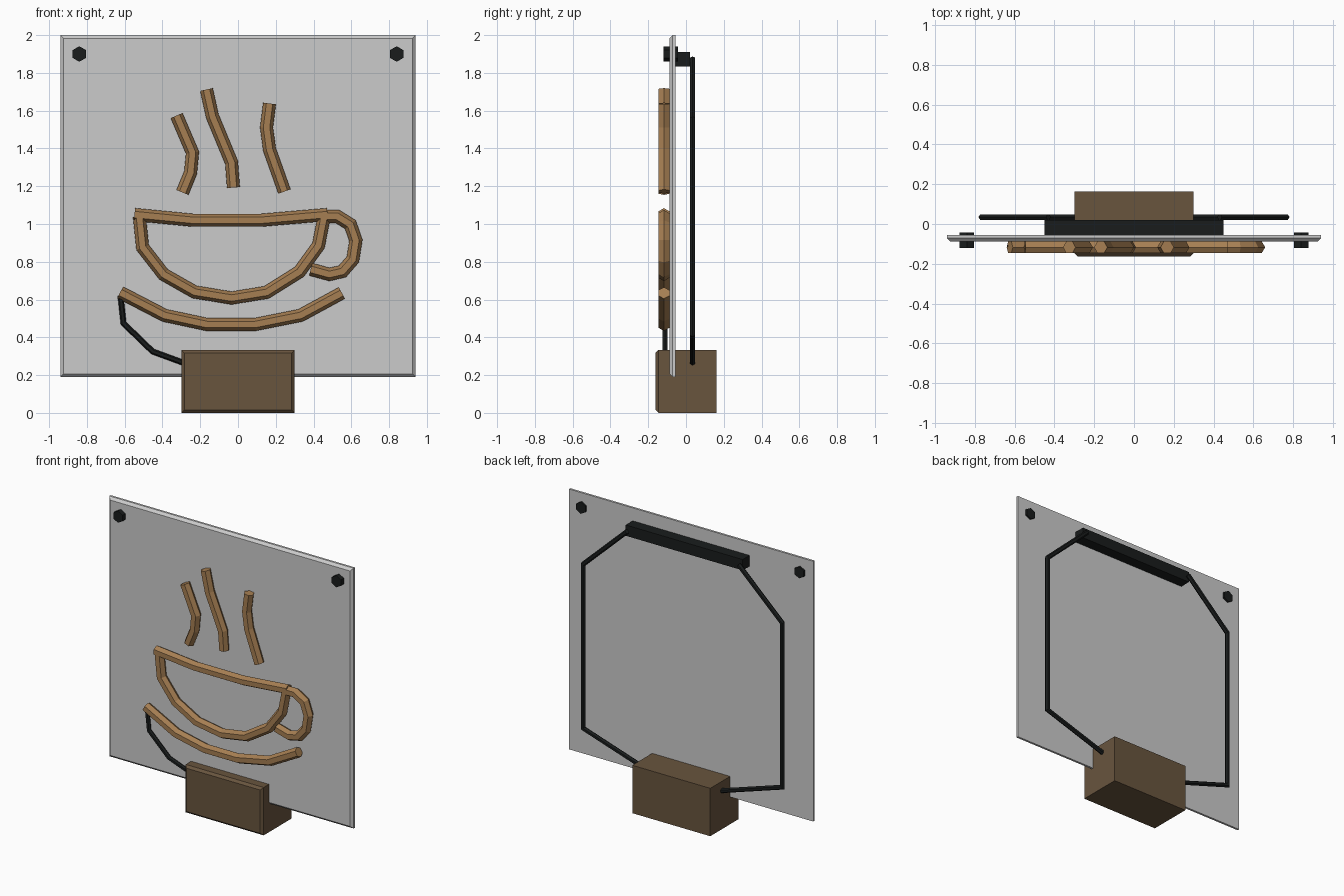
import bpy, bmesh, math
from mathutils import Vector

if "Cube" in bpy.data.objects:
    bpy.data.objects.remove(bpy.data.objects["Cube"])


def material(name, rgb):
    m = bpy.data.materials.new(name)
    m.diffuse_color = (*rgb, 1)
    m.use_nodes = True
    m.node_tree.nodes["Principled BSDF"].inputs["Base Color"].default_value = m.diffuse_color
    return m


WOOD = material("tan_tube", (0.38, 0.21, 0.085))
BROWN = material("brown_box", (0.14, 0.09, 0.048))
BLACK = material("black", (0.01, 0.012, 0.012))


def finish(bm, name, mat):
    bmesh.ops.recalc_face_normals(bm, faces=bm.faces[:])
    me = bpy.data.meshes.new(name)
    bm.to_mesh(me)
    bm.free()
    ob = bpy.data.objects.new(name, me)
    bpy.context.collection.objects.link(ob)
    if mat:
        me.materials.append(mat)
    return ob


def box(name, x, y, z, mat=None, chamfer=0):
    """Box from (min, max) ranges; chamfer cuts the front rim only."""
    bm = bmesh.new()
    bmesh.ops.create_cube(bm, size=1)
    for v in bm.verts:
        v.co = [(r[0] + r[1]) / 2 + c * (r[1] - r[0]) for r, c in zip((x, y, z), v.co)]
    if chamfer:
        rim = [e for e in bm.edges if all(abs(v.co.y - y[0]) < 1e-5 for v in e.verts)]
        bmesh.ops.bevel(bm, geom=rim, offset=chamfer, segments=1, affect='EDGES')
    return finish(bm, name, mat)


def tube(name, pts, y, r, mat, sides=6):
    """Mitred, capped tube along an (x, z) path at constant y."""
    bm = bmesh.new()
    p = [Vector(q) for q in pts]
    dirs = [(b - a).normalized() for a, b in zip(p, p[1:])]
    rings = []
    for i, c in enumerate(p):
        d0, d1 = dirs[max(i - 1, 0)], dirs[min(i, len(dirs) - 1)]
        t = (d0 + d1).normalized()
        n = Vector((-t.y, t.x)) / t.dot(d0)
        ring = []
        for k in range(sides):
            a = 2 * math.pi * k / sides
            s = c + n * r * math.cos(a)
            ring.append(bm.verts.new((s.x, y + r * math.sin(a), s.y)))
        rings.append(ring)
    for a, b in zip(rings, rings[1:]):
        for k in range(sides):
            j = (k + 1) % sides
            bm.faces.new((a[k], a[j], b[j], b[k]))
    bm.faces.new(rings[0])
    bm.faces.new(rings[-1])
    return finish(bm, name, mat)


# backing panel, base box and rear top bar
box("panel", (-0.94, 0.94), (-0.088, -0.056), (0.19, 2.0), None, 0.017)
box("base_box", (-0.3, 0.3), (-0.162, 0.162), (0, 0.333), BROWN, 0.016)
box("rear_bar", (-0.45, 0.45), (-0.056, 0.02), (1.835, 1.91), BLACK)

# mirrored corner bolts and rear cables
for side, s in (("left", -1), ("right", 1)):
    tube_z = 1.9
    bm = bmesh.new()
    rings = [[bm.verts.new((s * 0.84 + 0.041 * math.sin(k * math.pi / 3), y,
                            tube_z + 0.041 * math.cos(k * math.pi / 3)))
              for k in range(6)] for y in (-0.12, -0.043)]
    for k in range(6):
        j = (k + 1) % 6
        bm.faces.new((rings[0][k], rings[0][j], rings[1][j], rings[1][k]))
    for ring in rings:
        bm.faces.new(ring)
    finish(bm, "bolt_" + side, BLACK)
    tube("rear_cable_" + side,
         [(s * 0.43, 1.875), (s * 0.765, 1.56), (s * 0.765, 0.417), (s * 0.28, 0.262)],
         0.035, 0.016, BLACK)

# front cable from saucer to base
tube("front_cable", [(-0.622, 0.62), (-0.606, 0.474), (-0.452, 0.325), (-0.28, 0.262)],
     -0.111, 0.015, BLACK)

# tubes that draw the steaming cup
SIGN = {
    "steam_left": [(-.325, 1.574), (-.241, 1.378), (-.251, 1.272), (-.294, 1.167)],
    "steam_middle": [(-.167, 1.712), (-.135, 1.569), (-.034, 1.325), (-.024, 1.193)],
    "steam_right": [(.167, 1.638), (.151, 1.511), (.167, 1.394), (.246, 1.172)],
    "cup_rim": [(-.548, 1.05), (-.241, 1.02), (.124, 1.02), (.474, 1.05)],
    "cup_bowl": [(-.522, 1.04), (-.505, .876), (-.394, .733), (-.23, .64), (-.034, .608),
                 (.151, .638), (.325, .747), (.426, .886), (.455, 1.034)],
    "cup_handle": [(.452, 1.04), (.526, 1.04), (.595, .997), (.624, .913),
                   (.608, .812), (.553, .749), (.484, .733), (.385, .76)],
    "saucer": [(-.624, .638), (-.389, .516), (-.164, .468), (.09, .468),
               (.331, .516), (.55, .635)],
}
for name, pts in SIGN.items():
    tube(name, pts, -0.117, 0.034, WOOD)
